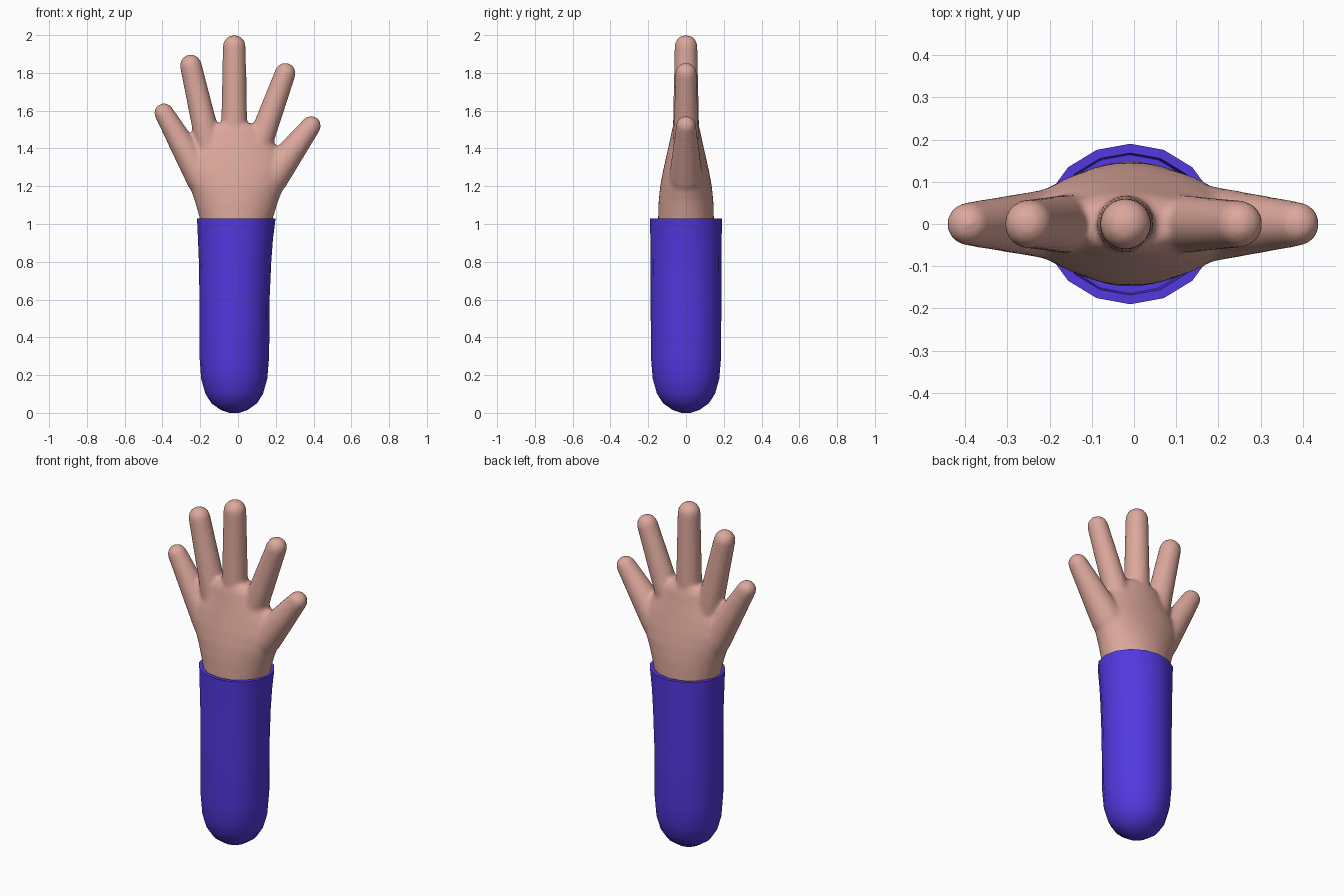
import bpy, bmesh, math
from mathutils import Vector

if "Cube" in bpy.data.objects:
    bpy.data.objects.remove(bpy.data.objects["Cube"])


def material(name, rgb):
    m = bpy.data.materials.new(name)
    m.diffuse_color = (*rgb, 1)
    m.use_nodes = True
    m.node_tree.nodes["Principled BSDF"].inputs["Base Color"].default_value = m.diffuse_color
    return m


skin = material("skin pink", (0.72, 0.39, 0.33))
cloth = material("sleeve blue", (0.085, 0.04, 0.74))


def loft(bm, rings):
    """Join rings of points into a closed tube with capped ends."""
    loops = [[bm.verts.new(p) for p in ring] for ring in rings]
    n = len(loops[0])
    for a, b in zip(loops, loops[1:]):
        for i in range(n):
            j = (i + 1) % n
            bm.faces.new((a[i], a[j], b[j], b[i]))
    bm.faces.new(loops[0][::-1])
    bm.faces.new(loops[-1])


def oval(z, x0, x1, ry, n):
    cx, rx = (x0 + x1) / 2, (x1 - x0) / 2
    return [(cx + rx * math.cos(2 * math.pi * i / n),
             ry * math.sin(2 * math.pi * i / n), z) for i in range(n)]


def finger(bm, base, tip, r0, r1, n=20):
    """Tapered tube in the xz plane, round at both ends."""
    a, b = Vector((base[0], 0, base[1])), Vector((tip[0], 0, tip[1]))
    d = (b - a).normalized()
    side, y = Vector((d.z, 0, -d.x)), Vector((0, 1, 0))
    spots = []
    for k in range(7):
        t = math.radians(-85 + 85 * k / 6)
        spots.append((a + d * r0 * math.sin(t), r0 * math.cos(t)))
    for k in range(7):
        t = math.radians(85 * k / 6)
        spots.append((b + d * r1 * math.sin(t), r1 * math.cos(t)))
    loft(bm, [[c + side * r * math.cos(2 * math.pi * i / n)
               + y * r * math.sin(2 * math.pi * i / n) for i in range(n)]
              for c, r in spots])


def finish(bm, name, mat):
    bmesh.ops.recalc_face_normals(bm, faces=bm.faces)
    me = bpy.data.meshes.new(name)
    bm.to_mesh(me)
    bm.free()
    me.materials.append(mat)
    ob = bpy.data.objects.new(name, me)
    bpy.context.collection.objects.link(ob)
    bpy.ops.object.select_all(action='DESELECT')
    ob.select_set(True)
    bpy.context.view_layer.objects.active = ob
    return ob


# Hand: palm and five fingers fused into one smooth skin
bm = bmesh.new()
palm = [(0.93, -0.185, 0.165, 0.147), (1.03, -0.203, 0.185, 0.148),
        (1.12, -0.228, 0.212, 0.145), (1.20, -0.257, 0.245, 0.137),
        (1.28, -0.280, 0.262, 0.122), (1.36, -0.265, 0.240, 0.104),
        (1.44, -0.205, 0.185, 0.086), (1.50, -0.170, 0.140, 0.074),
        (1.53, -0.130, 0.090, 0.060)]
loft(bm, [oval(*row, 40) for row in palm])
for base, tip, r0, r1 in [
        ((-0.19, 1.24), (-0.392, 1.588), 0.085, 0.052),   # little finger
        ((-0.145, 1.38), (-0.250, 1.840), 0.072, 0.058),  # ring finger
        ((-0.020, 1.40), (-0.020, 1.940), 0.072, 0.061),  # middle finger
        ((0.090, 1.36), (0.250, 1.798), 0.072, 0.056),    # index finger
        ((0.180, 1.25), (0.387, 1.520), 0.090, 0.053)]:   # thumb
    finger(bm, base, tip, r0, r1)
hand = finish(bm, "hand", skin)
rm = hand.modifiers.new("fuse", 'REMESH')
rm.mode = 'VOXEL'
rm.voxel_size = 0.011
rm.use_smooth_shade = True
sm = hand.modifiers.new("soften", 'SMOOTH')
sm.factor = 0.5
sm.iterations = 8
bpy.ops.object.modifier_apply(modifier="fuse")
bpy.ops.object.modifier_apply(modifier="soften")
bpy.ops.object.shade_smooth()

# Sleeve: rounded bottom, slightly flared cuff, rim folded inward
bm = bmesh.new()
sleeve = [(0.000, -0.045, 0.005, 0.025), (0.015, -0.090, 0.050, 0.070),
          (0.050, -0.140, 0.100, 0.120), (0.100, -0.172, 0.132, 0.153),
          (0.180, -0.195, 0.155, 0.176), (0.300, -0.204, 0.165, 0.186),
          (0.600, -0.204, 0.167, 0.187), (0.800, -0.207, 0.176, 0.188),
          (0.920, -0.212, 0.185, 0.189), (1.030, -0.217, 0.199, 0.190),
          (1.030, -0.195, 0.177, 0.168), (0.950, -0.190, 0.170, 0.164)]
loft(bm, [oval(*row, 16) for row in sleeve])
finish(bm, "sleeve", cloth)
bpy.ops.object.shade_smooth_by_angle(angle=math.radians(40))
